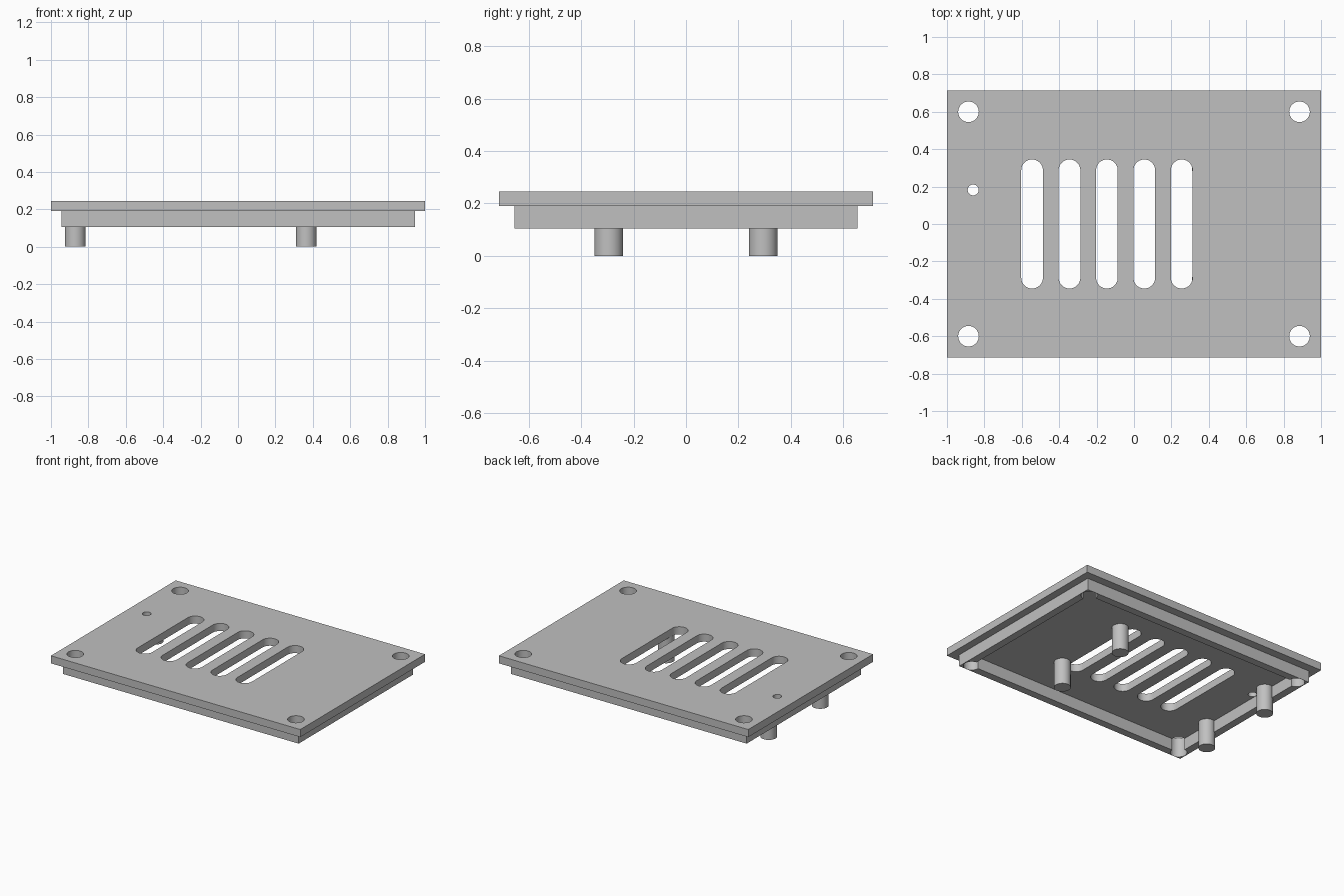
import bpy
import bmesh
from math import sin, cos, pi

cube = bpy.data.objects.get("Cube")
if cube:
    bpy.data.objects.remove(cube, do_unlink=True)

grey = bpy.data.materials.new("light_grey")
grey.use_nodes = True
colour = (0.53, 0.53, 0.53, 1)
grey.diffuse_color = colour
grey.node_tree.nodes["Principled BSDF"].inputs["Base Color"].default_value = colour

PLATE_TOP, PLATE_BASE, RIM_BASE = 0.245, 0.19, 0.105
STEPS = 24


def rectangle(hx, hy):
    return [(-hx, -hy), (hx, -hy), (hx, hy), (-hx, hy)]


def circle(x, y, r):
    return [(x + r * cos(i * pi / STEPS), y + r * sin(i * pi / STEPS)) for i in range(2 * STEPS)]


def slot(x, r, half):
    """Upright slot with round ends."""
    arc = [(r * cos(i * pi / STEPS), r * sin(i * pi / STEPS) + half - r) for i in range(STEPS + 1)]
    return [(x + u, v) for u, v in arc] + [(x - u, -v) for u, v in arc]


def prisms(name, outlines, z0, z1):
    """One object made of upright prisms with the given outlines."""
    bm = bmesh.new()
    for outline in outlines:
        face = bm.faces.new([bm.verts.new((x, y, z0)) for x, y in outline])
        top = bmesh.ops.extrude_face_region(bm, geom=[face])["geom"]
        for v in top:
            if isinstance(v, bmesh.types.BMVert):
                v.co.z = z1
    bmesh.ops.recalc_face_normals(bm, faces=bm.faces)
    mesh = bpy.data.meshes.new(name)
    bm.to_mesh(mesh)
    bm.free()
    mesh.materials.append(grey)
    obj = bpy.data.objects.new(name, mesh)
    bpy.context.collection.objects.link(obj)
    return obj


def finish(obj, cutters=()):
    """Cut the object, then smooth its round walls."""
    bpy.ops.object.select_all(action="DESELECT")
    bpy.context.view_layer.objects.active = obj
    obj.select_set(True)
    for cutter in cutters:
        mod = obj.modifiers.new("cut", "BOOLEAN")
        mod.operation = "DIFFERENCE"
        mod.solver = "EXACT"
        mod.object = cutter
        bpy.ops.object.modifier_apply(modifier=mod.name)
        bpy.data.objects.remove(cutter, do_unlink=True)
    bpy.ops.object.shade_smooth_by_angle(angle=pi / 6)


screw_holes = [circle(sx * 0.885, sy * 0.6, 0.055) for sx in (-1, 1) for sy in (-1, 1)]
vents = [slot(-0.545 + 0.2 * i, 0.058, 0.345) for i in range(5)]
small_hole = [circle(-0.86, 0.182, 0.029)]

# Cover plate with vents, screw holes and a small pin hole
plate = prisms("cover_plate", [rectangle(1, 0.715)], PLATE_BASE, PLATE_TOP)
finish(plate, [prisms("plate_cutter", screw_holes + vents + small_hole, 0, 0.4)])

# Rim below the plate, notched by the screw holes
rim = prisms("rim", [rectangle(0.945, 0.655)], RIM_BASE, PLATE_BASE)
finish(rim, [prisms("rim_inside_cutter", [rectangle(0.89, 0.6)], 0, 0.4),
             prisms("rim_hole_cutter", screw_holes, 0, 0.4)])

# Four standing posts
for side, x in (("right", -0.87), ("left", 0.365)):
    for end, y in (("front", -0.295), ("back", 0.295)):
        finish(prisms(f"{end}_{side}_post", [circle(x, y, 0.055)], 0, PLATE_BASE))
